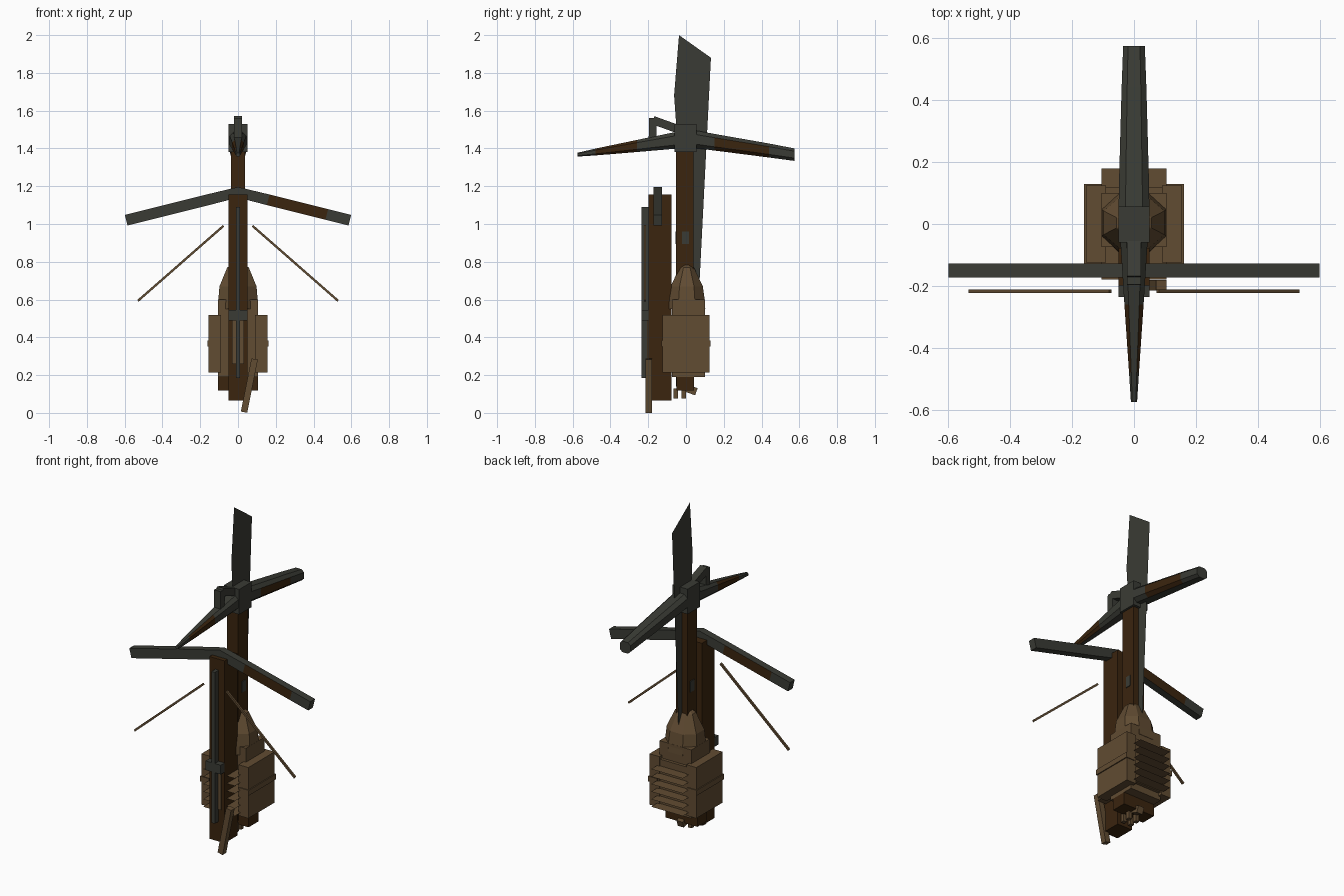
import bpy, bmesh, math
from mathutils import Vector, Matrix

if "Cube" in bpy.data.objects:
    bpy.data.objects.remove(bpy.data.objects["Cube"])


def material(name, rgb):
    m = bpy.data.materials.new(name)
    m.diffuse_color = (*rgb, 1)
    m.use_nodes = True
    m.node_tree.nodes["Principled BSDF"].inputs["Base Color"].default_value = m.diffuse_color
    return m


BROWN = material("dark wood", (0.043, 0.018, 0.0045))
GREY = material("dark iron", (0.042, 0.044, 0.035))
TAN = material("aged bronze", (0.120, 0.072, 0.032))


def finish(name, bm, mats, rule=None):
    bmesh.ops.recalc_face_normals(bm, faces=bm.faces)
    bm.normal_update()
    if rule:
        for f in bm.faces:
            f.material_index = 1 if rule(f.calc_center_median(), f.normal) else 0
    me = bpy.data.meshes.new(name)
    bm.to_mesh(me)
    bm.free()
    for m in mats:
        me.materials.append(m)
    ob = bpy.data.objects.new(name, me)
    bpy.context.collection.objects.link(ob)
    return ob


def loft(name, rings, mats, rule=None):
    bm = bmesh.new()
    vs = [[bm.verts.new(p) for p in r] for r in rings]
    n = len(vs[0])
    for a, b in zip(vs, vs[1:]):
        for i in range(n):
            bm.faces.new((a[i], a[(i + 1) % n], b[(i + 1) % n], b[i]))
    bm.faces.new(vs[0])
    bm.faces.new(vs[-1])
    return finish(name, bm, mats, rule)


def box(name, x0, x1, y0, y1, z0, z1, mat):
    ring = lambda z: [(x0, y0, z), (x1, y0, z), (x1, y1, z), (x0, y1, z)]
    return loft(name, [ring(z0), ring(z1)], [mat])


def bar(name, a, b, w, h, mat):
    """Square bar from a to b."""
    a, b = Vector(a), Vector(b)
    d = (b - a).normalized()
    s = d.cross(Vector((0, 1, 0)) if abs(d.y) < 0.5 else Vector((1, 0, 0))).normalized()
    t = d.cross(s)
    ring = lambda c: [c + s * w * i + t * h * j for i, j in ((-1, -1), (1, -1), (1, 1), (-1, 1))]
    return loft(name, [ring(a), ring(b)], [mat])


def octagon(w, h, k=0.55):
    return [(w, -h * k), (w, h * k), (w * k, h), (-w * k, h),
            (-w, h * k), (-w, -h * k), (-w * k, -h), (w * k, -h)]


def sheet(name, pts, mat):
    bm = bmesh.new()
    bm.faces.new([bm.verts.new(p) for p in pts])
    return finish(name, bm, [mat])


# Main shaft, head block and pegs
box("shaft", -0.037, 0.037, -0.052, 0.04, 0.14, 1.4, BROWN)
box("head_block", -0.05, 0.05, -0.06, 0.056, 1.38, 1.53, GREY)
box("shaft_peg", -0.041, 0.041, -0.02, 0.016, 0.895, 0.96, GREY)
box("shaft_clip", -0.02, 0.02, -0.056, -0.04, 0.895, 0.96, GREY)

# Flat upright blade
sheet("blade", [(0, y, z) for y, z in ((-0.037, 2.0), (0.132, 1.88), (0.072, 0.70),
                                       (-0.02, 0.70), (-0.05, 1.5), (-0.063, 1.68))], GREY)

# Cross arms of the head, with wood showing on part of the sides
def arm(name, secs, rule):
    loft(name, [[(x, y, z + c) for x, z in octagon(w, h)] for y, c, w, h in secs], [GREY, BROWN], rule)

arm("rear_arm", [(0.04, 1.45, 0.05, 0.047), (0.15, 1.433, 0.048, 0.044),
                 (0.44, 1.389, 0.040, 0.037), (0.575, 1.367, 0.035, 0.033)],
    lambda c, n: 0.15 < c.y < 0.44 and n.x > 0.2 and n.z < 0.5)
arm("front_arm", [(-0.04, 1.445, 0.045, 0.045), (-0.26, 1.413, 0.031, 0.032),
                  (-0.48, 1.381, 0.016, 0.018), (-0.575, 1.367, 0.01, 0.01)],
    lambda c, n: -0.48 < c.y < -0.26 and abs(n.x) > 0.2)

# Hook on the front of the head
bar("hook_top", (0, -0.175, 1.55), (0, -0.05, 1.505), 0.022, 0.022, GREY)
bar("hook_front", (0, -0.175, 1.56), (0, -0.178, 1.43), 0.022, 0.02, GREY)

# Stock, front rail, strip and collar
box("stock", -0.05, 0.05, -0.198, -0.078, 0.065, 1.155, BROWN)
box("rail", -0.011, 0.011, -0.235, -0.198, 0.185, 1.09, GREY)
box("rail_strip", -0.031, 0.031, -0.206, -0.198, 0.26, 0.49, TAN)
box("rail_collar", -0.05, 0.05, -0.235, -0.198, 0.49, 0.545, GREY)

# Bow limbs and loose strings, one pair per side
for s, side in ((1, "right"), (-1, "left")):
    rings = []
    for x in (0, 0.16, 0.47, 0.592):
        cx, cz = s * x, 1.168 - 0.25 * x
        k = 0 if x == 0 else 0.007
        rings.append([(cx + s * k, -0.172, cz + 0.028), (cx + s * k, -0.128, cz + 0.028),
                      (cx - s * k, -0.128, cz - 0.028), (cx - s * k, -0.172, cz - 0.028)])
    loft(side + "_limb", rings, [GREY, BROWN],
         lambda c, n, s=s: 0.16 < abs(c.x) < 0.47 and (n.y * s < -0.5 or n.z > 0.5 and s > 5))
    bar(side + "_string", (s * 0.077, -0.217, 0.99), (s * 0.53, -0.217, 0.593), 0.006, 0.006, TAN)

# Lever at the foot
bar("lever", (0.032, -0.198, 0.004), (0.088, -0.198, 0.285), 0.017, 0.017, TAN)

# Lantern-like body: core, side panels and bands
box("body_core", -0.105, 0.105, -0.075, 0.1, 0.19, 0.6, TAN)
box("body_foot", -0.105, 0.105, -0.05, 0.042, 0.118, 0.19, BROWN)
for s, side in ((1, "right"), (-1, "left")):
    xs = sorted((s * 0.09, s * 0.155))
    box(side + "_panel", *xs, -0.124, 0.124, 0.213, 0.517, TAN)
    xs = sorted((s * 0.1, s * 0.161))
    box(side + "_band", *xs, -0.129, 0.129, 0.352, 0.384, TAN)
box("body_middle", -0.1, 0.1, -0.07, 0.118, 0.23, 0.5, TAN)

# Paper-thin fins that stand out at front and back
for i in range(6):
    z = 0.235 + 0.045 * i
    for y0, y1, tag in ((-0.18, -0.07, "front"), (0.09, 0.18, "rear")):
        sheet(f"{tag}_fin_{i}", [(-0.105, y0, z), (0.105, y0, z), (0.105, y1, z), (-0.105, y1, z)], TAN)

# Eight-sided cap with pointed top
secs = ((0.55, 0.104, 0.098), (0.6, 0.104, 0.095), (0.67, 0.098, 0.085),
        (0.77, 0.057, 0.038), (0.795, 0.015, 0.012))
loft("cap", [[(x, y + 0.004, z) for x, y in octagon(w, h, 0.45)] for z, w, h in secs], [TAN])

# Small prongs under the body
for x in (-0.025, 0.025):
    for y in (-0.055, -0.012):
        box("prong", x - 0.012, x + 0.012, y - 0.012, y + 0.012, 0.075, 0.13, TAN)
bar("foot_latch", (0, 0.005, 0.13), (0, 0.055, 0.112), 0.02, 0.02, TAN)
